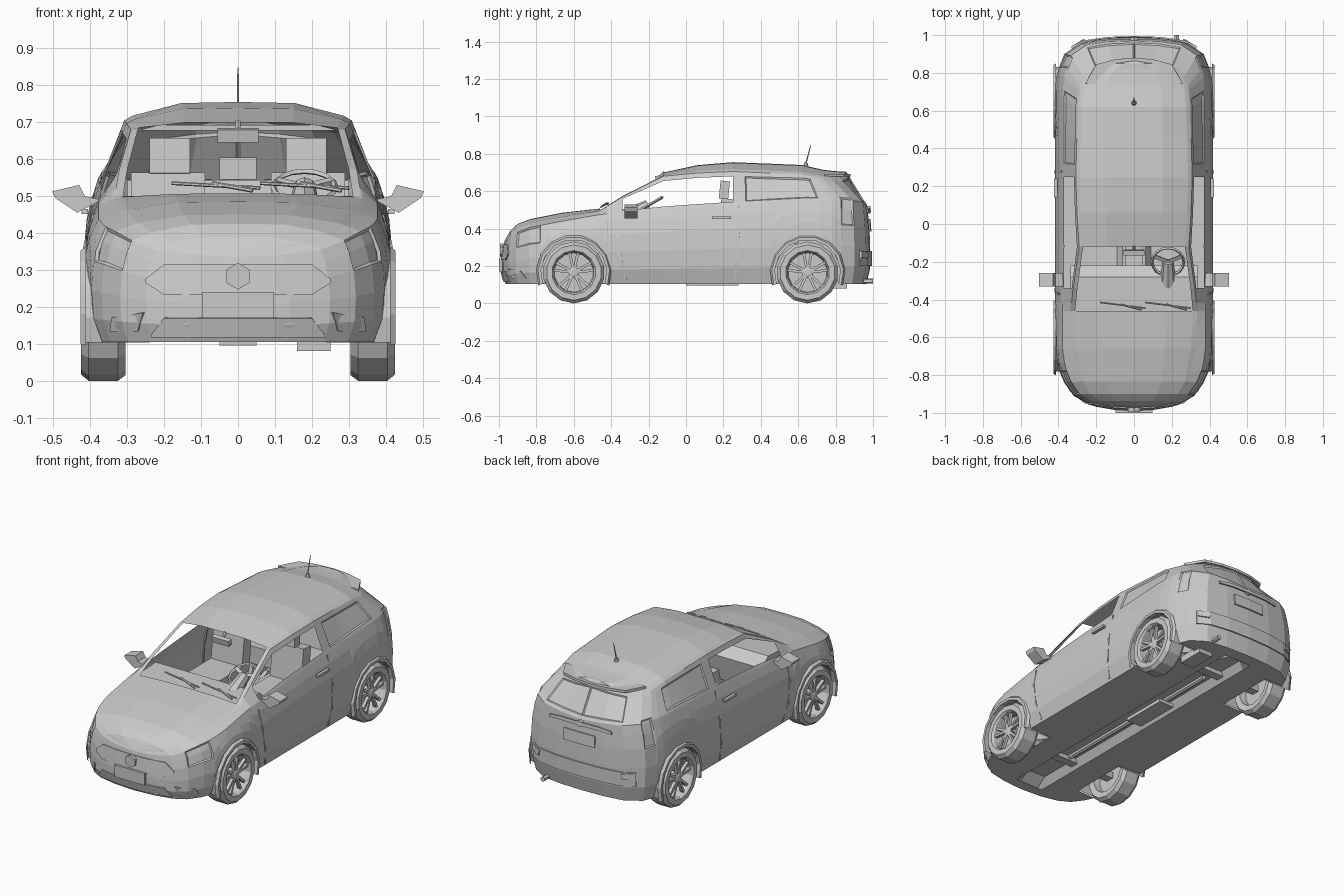
import bpy, bmesh, math
from mathutils import Vector, Matrix
from mathutils.bvhtree import BVHTree

if "Cube" in bpy.data.objects:
    bpy.data.objects.remove(bpy.data.objects["Cube"], do_unlink=True)

grey = bpy.data.materials.new("light grey")
grey.use_nodes = True
grey.diffuse_color = (0.6, 0.6, 0.6, 1)
grey.node_tree.nodes["Principled BSDF"].inputs["Base Color"].default_value = (0.6, 0.6, 0.6, 1)


def finish(name, bm, mirror=False, thickness=0):
    bmesh.ops.recalc_face_normals(bm, faces=bm.faces)
    mesh = bpy.data.meshes.new(name)
    bm.to_mesh(mesh)
    bm.free()
    mesh.materials.append(grey)
    obj = bpy.data.objects.new(name, mesh)
    bpy.context.scene.collection.objects.link(obj)
    if thickness:
        mod = obj.modifiers.new("thickness", 'SOLIDIFY')
        mod.thickness, mod.offset = thickness, 0
    if mirror:
        obj.modifiers.new("mirror", 'MIRROR')
    return obj


def interp(table, v):
    for a, b in zip(table, table[1:]):
        if v <= b[0]:
            k = max(0, (v - a[0]) / (b[0] - a[0]))
            return [p + (q - p) * k for p, q in zip(a[1:], b[1:])]
    return list(table[-1][1:])


def box(name, centre, size, tilt=0, mirror=False):
    bm = bmesh.new()
    bmesh.ops.create_cube(bm, size=1, matrix=Matrix.Translation(centre)
                          @ Matrix.Rotation(tilt, 4, 'X') @ Matrix.Diagonal((*size, 1)))
    return finish(name, bm, mirror)


def bar(name, p, q, r1, r2=None, sides=6, mirror=False):
    p, q = Vector(p), Vector(q)
    bm = bmesh.new()
    turn = (q - p).to_track_quat('Z', 'Y').to_matrix().to_4x4()
    bmesh.ops.create_cone(bm, cap_ends=True, segments=sides, radius1=r1, radius2=r2 or r1,
                          depth=(q - p).length, matrix=Matrix.Translation((p + q) / 2) @ turn)
    return finish(name, bm, mirror)


def prism(name, pts, axis, lo, hi, mirror=False):
    bm = bmesh.new()
    def put(p, d):
        c = list(p)
        c.insert(axis, d)
        return bm.verts.new(c)
    a, b = [put(p, lo) for p in pts], [put(p, hi) for p in pts]
    bm.faces.new(a)
    bm.faces.new(b)
    for i in range(len(pts)):
        j = i - 1
        bm.faces.new((a[j], a[i], b[i], b[j]))
    return finish(name, bm, mirror)


def lathe(bm, profile, cy, cz, sides, start=0, end=360):
    rings = []
    for s in range(sides + 1):
        t = math.radians(start + (end - start) * s / sides)
        rings.append([bm.verts.new((x, cy + r * math.sin(t), cz - r * math.cos(t))) for r, x in profile])
    for a, b in zip(rings, rings[1:]):
        for i in range(len(profile) - 1):
            bm.faces.new((a[i], a[i + 1], b[i + 1], b[i]))
    bmesh.ops.remove_doubles(bm, verts=bm.verts, dist=1e-5)


# Body shape: plan outline, and shoulder / roof edge along the length
AXLES, HUB, ARCH, SILL = (-.6, .65), .165, .18, .105
outline = [(-.985, 0), (-.975, .14), (-.95, .25), (-.91, .32), (-.84, .37), (-.76, .405), (-.66, .42),
           (.7, .42), (.8, .41), (.9, .37), (.96, .28), (.98, .15), (.985, 0)]
# y, shoulder z, roof edge x, y, z, crown
edges = [(-.985, .335, 0, -.968, .34, 0), (-.95, .355, .19, -.938, .37, .02),
         (-.91, .38, .25, -.9, .395, .03), (-.84, .405, .29, -.835, .42, .03),
         (-.66, .44, .325, -.66, .455, .03), (-.46, .475, .335, -.46, .495, .012),
         (-.34, .487, .322, -.34, .57, .015), (-.12, .5, .29, -.12, .68, .02),
         (.06, .512, .302, .06, .697, .042), (.25, .525, .308, .25, .705, .05),
         (.65, .55, .298, .62, .69, .05), (.83, .555, .285, .73, .67, .045),
         (.9, .55, .26, .77, .67, .04), (.96, .54, .2, .82, .675, .03),
         (.98, .53, .11, .85, .69, .015), (.985, .52, 0, .86, .7, 0)]
widths = [(0, .93), (.15, .985), (.5, 1), (.8, .97), (1, .9)]
tucks = [(0, .02), (.15, 0), (.6, 0), (1, .015)]
columns = [-.985, -.975, -.95, -.91, -.84, -.46, -.34, -.12, .06, .25, .32, .9, .96, .98, .985]
for axle in AXLES:
    for d in (.06, .13, .178, .182):
        columns += [axle - d, axle + d]
    columns.append(axle)
columns.sort()


def in_arch(y):
    return next((a for a in AXLES if abs(y - a) < ARCH), None)


def side_point(y, t):
    top, axle = interp(edges, y)[0], in_arch(y)
    low = SILL if axle is None else HUB + math.sqrt(ARCH ** 2 - (y - axle) ** 2)
    z = low + (top - low) * t
    rel = (z - SILL) / (top - SILL)
    tuck = interp(tucks, rel)[0] * min(1, max(0, (abs(y) - .8) / .185))
    return Vector((interp(outline, y)[0] * interp(widths, rel)[0], y - math.copysign(tuck, y), z))


def section(y):
    pts = [side_point(y, t) for t in (0, .2, .45, .7, .88, 1)]
    _, rx, ry, rz, crown = interp(edges, y)
    roof = Vector((rx, ry, rz))
    pts += [pts[5].lerp(roof, k) for k in (.1, .86, 1)]
    return pts + [Vector((rx * k, ry, rz + crown * (1 - k ** 4))) for k in (.93, .5, 0)]


bm = bmesh.new()
pool, cells = {}, {}


def vert(p):
    key = tuple(round(c, 4) + 0.0 for c in p)
    if key not in pool:
        pool[key] = bm.verts.new(p)
    return pool[key]


grid = [[vert(p) for p in section(y)] for y in columns]
for j in range(len(columns) - 1):
    for i in range(len(grid[0]) - 1):
        loop = list(dict.fromkeys((grid[j][i], grid[j][i + 1], grid[j + 1][i + 1], grid[j + 1][i])))
        if len(loop) > 2:
            cells[j, i] = bm.faces.new(loop)
bmesh.ops.recalc_face_normals(bm, faces=bm.faces)


def region(y0, y1, r0, r1):
    return [f for (j, i), f in cells.items()
            if columns[j] > y0 - .001 and columns[j + 1] < y1 + .001 and r0 <= i < r1]


surface = BVHTree.FromBMesh(bm)
openings = region(-.46, -.12, 9, 11) + region(-.34, .25, 6, 7)
# Headlights, quarter glass, tail lights and rear glass sit slightly sunken
insets = [region(-.91, -.778, 3, 5), region(.32, .71, 6, 7), region(.832, .9, 3, 6), region(.96, .985, 6, 7)]
for group in insets:
    bmesh.ops.inset_region(bm, faces=group, thickness=.008, depth=-.006, use_boundary=True)
bmesh.ops.delete(bm, geom=openings, context='FACES')
finish("body_shell", bm, True)

# Floor with raised centre tunnel
bm = bmesh.new()
pool = {}
strips = []
for y in columns:
    p = side_point(y, 0)
    w = p.x if in_arch(y) is None else min(.25, p.x)
    lift = .15 if abs(y) < .9 else SILL
    half = [(w, SILL), (min(w, .09), SILL), (min(w, .06), lift), (0, lift)]
    strips.append([vert(Vector((x, p.y, z))) for x, z in half])
for a, b in zip(strips, strips[1:]):
    for i in range(3):
        loop = list(dict.fromkeys((a[i], a[i + 1], b[i + 1], b[i])))
        if len(loop) > 2:
            bm.faces.new(loop)
finish("floor_pan", bm, True)


# Thin panels that follow the body surface
def panel(name, top, bottom, sign=0, off=.003, mirror=False):
    bm = bmesh.new()
    def put(u, z):
        if sign:
            hit = surface.ray_cast(Vector((max(abs(u), .002), sign * 3, z)), Vector((0, -sign, 0)))[0]
            return bm.verts.new((u, (hit.y if hit else sign * .95) + sign * off, z))
        hit = surface.ray_cast(Vector((3, u, z)), Vector((-1, 0, 0)))[0]
        return bm.verts.new(((hit.x if hit else .4) + off, u, z))
    a, b = [put(*p) for p in top], [put(*p) for p in bottom]
    for i in range(len(a) - 1):
        bm.faces.new((a[i], a[i + 1], b[i + 1], b[i]))
    return finish(name, bm, mirror, .008)


def band(xs, z_mid, z_end):
    full = [-x for x in reversed(xs)] + [0] + list(xs)
    return [(x, z_end if abs(x) == xs[-1] else z_mid) for x in full]


panel("grille", band((.1, .2, .25), .315, .275), band((.1, .2, .25), .232, .265), -1)
panel("lower_intake", band((.1, .2, .235), .17, .125), band((.1, .2, .235), .118, .118), -1)
panel("fog_lamp", [(.255, .185), (.34, .172)], [(.27, .135), (.345, .135)], -1, .004, True)
panel("rear_bumper", band((.14, .26, .33), .28, .28), band((.14, .26, .33), .2, .2), 1, .006)
panel("hatch_trim", band((.12, .2), .51, .5), band((.12, .2), .49, .485), 1, .012)
panel("rear_plate", band((.05, .1), .45, .45), band((.05, .1), .385, .385), 1, .006)
panel("rear_reflector", [(.26, .27), (.33, .28)], [(.27, .24), (.33, .245)], 1, .012, True)
for name, path in (("front_door_seam", [(-.375, .45), (-.37, .35), (-.35, .22), (-.325, .12)]),
                   ("rear_door_seam", [(.272, .52), (.275, .36), (.265, .22), (.255, .12)])):
    panel(name, path, [(y + .01, z) for y, z in path], 0, .001, True)
box("front_plate", (0, -.993, .205), (.195, .014, .07))
bar("front_emblem", (0, -.995, .283), (0, -.975, .283), .036)
bar("rear_emblem", (0, .96, .5), (0, .986, .5), .02)
box("door_handle", (.415, .19, .458), (.018, .1, .014), 0, True)
prism("spoiler", [(-.26, .74), (-.2, .845), (-.1, .872), (0, .88), (.1, .872), (.2, .845), (.26, .74)], 2, .678, .693)
prism("door_mirror", [(.37, .49), (.435, .455), (.495, .495), (.503, .513), (.43, .53), (.415, .5)], 1, -.33, -.26, True)

# Wheels, arches and axles
tyre = [(0, .35), (.11, .35), (.115, .31), (.15, .305), (.165, .325), (.165, .405),
        (.148, .425), (.118, .425), (.11, .415), (.105, .36), (0, .36)]
for label, axle in zip(("front", "rear"), AXLES):
    bm = bmesh.new()
    lathe(bm, tyre, axle, HUB, 14)
    lathe(bm, [(.03, .36), (.03, .405), (.018, .412), (0, .412)], axle, HUB, 10)
    for s in range(5):
        for lean in (-.2, .2):
            spin = Matrix.Rotation(s * math.tau / 5 + lean, 4, 'X')
            place = Matrix.Translation((.4, axle, HUB)) @ spin @ Matrix.Translation((0, 0, .066))
            bmesh.ops.create_cube(bm, size=1, matrix=place @ Matrix.Diagonal((.018, .014, .088, 1)))
    finish(label + "_wheel", bm, True)
    bm = bmesh.new()
    lathe(bm, [(.176, .4), (.176, .427), (.192, .427), (.202, .412)], axle, HUB, 9, 70, 290)
    finish(label + "_arch_trim", bm, True)
    bm = bmesh.new()
    lathe(bm, [(ARCH, .415), (ARCH, .24), (0, .24)], axle, HUB, 10, 70, 290)
    finish(label + "_arch_liner", bm, True)
    box(label + "_axle", (0, axle, .145), (.66, .05, .04))

# Exhaust under the floor
box("catalyst", (0, .14, .105), (.1, .28, .02))
bar("exhaust_pipe", (0, -.55, .125), (0, .6, .125), .014)
box("muffler", (.205, .78, .1), (.09, .16, .04))
bar("tail_pipe", (.225, .8, .12), (.225, 1, .12), .014)

# Cabin
prism("dashboard", [(-.46, .49), (-.28, .5), (-.22, .45), (-.25, .3), (-.46, .3)], 0, -.335, .335)
box("seat_cushion", (.19, .05, .32), (.2, .28, .09), 0, True)
box("seat_back", (.19, .21, .44), (.2, .07, .24), -.12, True)
box("head_rest", (.185, .205, .607), (.11, .05, .095), -.1, True)
box("rear_bench", (0, .47, .34), (.46, .2, .1))
box("rear_seat_back", (0, .58, .43), (.6, .07, .22), -.15)
box("centre_head_rest", (0, .59, .575), (.1, .05, .06))
box("centre_console", (0, -.12, .3), (.09, .36, .12))
bm = bmesh.new()
lathe(bm, [(.092, 0), (.084, .008), (.076, 0), (.084, -.008), (.092, 0)], 0, 0, 16)
for angle in (0, 2, 4.28):
    bmesh.ops.create_cube(bm, size=1, matrix=Matrix.Rotation(angle, 4, 'X')
                          @ Matrix.Translation((0, 0, -.04)) @ Matrix.Diagonal((.01, .02, .08, 1)))
bm.transform(Matrix.Translation((.18, -.2, .525)) @ Matrix.Rotation(math.radians(-60), 4, 'X')
             @ Matrix.Rotation(math.radians(90), 4, 'Z'))
finish("steering_wheel", bm)
bar("steering_column", (.18, -.2, .525), (.18, -.32, .46), .03, .045, 8)
box("inner_mirror", (0, -.15, .665), (.11, .025, .035), .2)
bar("inner_mirror_stem", (0, -.14, .675), (0, -.115, .7), .008)

# Wipers and antenna
for name, x in (("left_wiper", .3), ("right_wiper", .06)):
    bar(name + "_arm", (x - .02, -.455, .515), (x - .13, -.425, .535), .006)
    bar(name + "_blade", (x, -.445, .522), (x - .24, -.415, .535), .005)
bar("antenna_base", (0, .64, .73), (0, .642, .752), .016, .008, 8)
bar("antenna", (0, .64, .745), (0, .668, .848), .004, .002)
